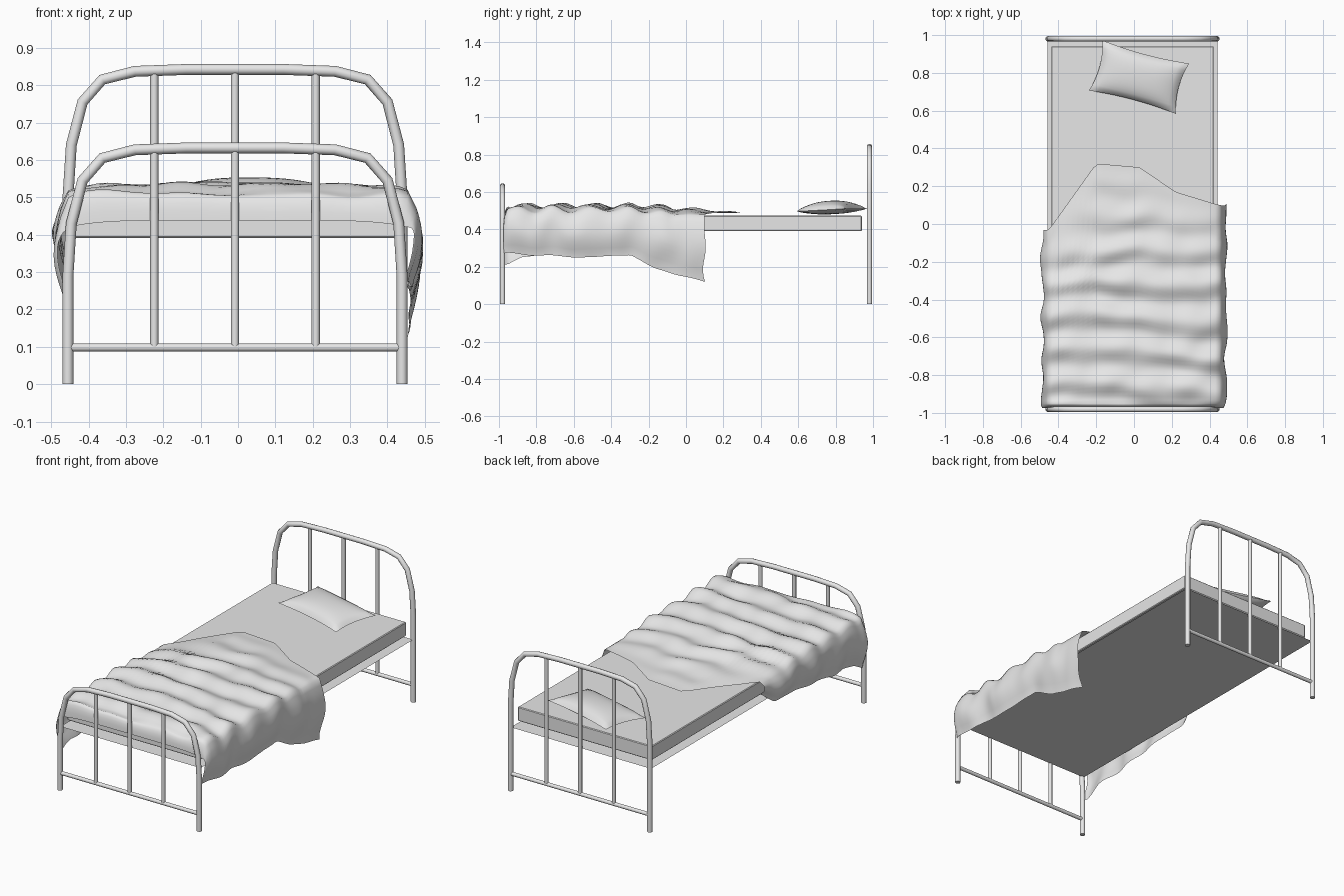
import bpy, bmesh, math
from mathutils import Vector, Matrix, noise

cube = bpy.data.objects.get("Cube")
if cube:
    bpy.data.objects.remove(cube, do_unlink=True)

grey = bpy.data.materials.new("light_grey")
grey.use_nodes = True
grey.diffuse_color = (0.8, 0.8, 0.8, 1)
grey.node_tree.nodes["Principled BSDF"].inputs["Base Color"].default_value = (0.8, 0.8, 0.8, 1)

MID = -0.008  # centre line of the frame


def finish(ob, angle=40):
    bpy.ops.object.select_all(action='DESELECT')
    ob.select_set(True)
    bpy.context.view_layer.objects.active = ob
    if ob.type == 'CURVE':
        bpy.ops.object.convert(target='MESH')
        ob = bpy.context.view_layer.objects.active
    ob.data.materials.clear()
    ob.data.materials.append(grey)
    bpy.ops.object.shade_smooth_by_angle(angle=math.radians(angle))
    return ob


def link(name, data):
    ob = bpy.data.objects.new(name, data)
    bpy.context.collection.objects.link(ob)
    return ob


def tube(name, points, radius):
    cu = bpy.data.curves.new(name, 'CURVE')
    cu.dimensions = '3D'
    cu.bevel_depth = radius
    cu.bevel_resolution = 3
    cu.use_fill_caps = True
    sp = cu.splines.new('POLY')
    sp.points.add(len(points) - 1)
    for p, co in zip(sp.points, points):
        p.co = (*co, 1)
    return finish(link(name, cu), 50)


def shaped_grid(name, nx, ny, shape):
    """Grid over [-1, 1] squared with each vertex placed by a function."""
    bm = bmesh.new()
    bmesh.ops.create_grid(bm, x_segments=nx, y_segments=ny, size=1)
    for v in bm.verts:
        v.co = shape(v.co.x, v.co.y)
    me = bpy.data.meshes.new(name)
    bm.to_mesh(me)
    bm.free()
    return link(name, me)


def interp(points, x):
    if x <= points[0][0]:
        return points[0][1]
    for (x0, y0), (x1, y1) in zip(points, points[1:]):
        if x <= x1:
            return y0 + (y1 - y0) * (x - x0) / (x1 - x0)
    return points[-1][1]


# Tubular end frames: arch, lower rail and three uprights
def end_frame(name, y, top):
    half = [(-0.447, 0.5), (-0.438, 0.64), (-0.408, 0.755), (-0.355, 0.815), (-0.268, 0.837), (-0.13, 0.842)]
    left = [(-0.447, 0)] + [(x, z + top - 0.842) for x, z in half]
    path = left + [(-x, z) for x, z in reversed(left)]
    tube(name + "_arch", [(MID + x, y, z) for x, z in path], 0.0145)
    tube(name + "_rail", [(MID - 0.445, y, 0.098), (MID + 0.445, y, 0.098)], 0.011)
    for i in (-1, 0, 1):
        x = MID + i * 0.216
        tube(f"{name}_upright_{i + 2}", [(x, y, 0.098), (x, y, top - 0.008)], 0.011)


end_frame("headboard", 0.981, 0.842)
end_frame("footboard", -0.981, 0.632)

# Thin bed base
finish(shaped_grid("bed_base", 1, 1, lambda u, v: Vector((MID + u * 0.45, v * 0.975, 0.362))))

# Mattress
bm = bmesh.new()
bmesh.ops.create_cube(bm, size=1)
bmesh.ops.transform(bm, verts=bm.verts,
                    matrix=Matrix.Translation((MID, 0, 0.432)) @ Matrix.Diagonal((0.86, 1.88, 0.082, 1)))
bmesh.ops.bevel(bm, geom=bm.edges[:], offset=0.004, segments=1, affect='EDGES')
me = bpy.data.meshes.new("mattress")
bm.to_mesh(me)
bm.free()
finish(link("mattress", me), 30)


# Pillow: two puffed sheets welded at a pinched seam
def pillow_sheet(sign):
    def shape(u, v):
        puff = ((1 - u ** 4) * (1 - v ** 4)) ** 0.5 * (0.6 + 0.4 * (1 - u * u) * (1 - v * v))
        x = u * 0.238 * (1 - 0.09 * (1 - v * v) * u * u)
        y = v * 0.138 * (1 - 0.10 * (1 - u * u) * v * v)
        return Vector((x, y, sign * puff * (0.05 if sign > 0 else 0.022)))
    return shape


bm = bmesh.new()
for sign in (1, -1):
    sheet = shaped_grid("pillow_sheet", 20, 14, pillow_sheet(sign))
    bm.from_mesh(sheet.data)
    bpy.data.objects.remove(sheet, do_unlink=True)
bmesh.ops.remove_doubles(bm, verts=bm.verts, dist=0.0005)
bmesh.ops.recalc_face_normals(bm, faces=bm.faces)
me = bpy.data.meshes.new("pillow")
bm.to_mesh(me)
bm.free()
pillow = link("pillow", me)
pillow.location = (0.027, 0.778, 0.503)
pillow.rotation_euler = (math.radians(3), 0, math.radians(-15))
finish(pillow, 80)

# Rumpled blanket: head edge, side hems and folds
HEAD_EDGE = [(-0.45, -0.03), (-0.2, 0.32), (0.03, 0.3), (0.22, 0.17), (0.45, 0.1)]
HEM_RIGHT = [(-0.95, 0.21), (-0.88, 0.25), (-0.15, 0.33), (0, 0.42)]
HEM_LEFT = [(-0.95, 0.27), (-0.55, 0.25), (-0.3, 0.26), (-0.15, 0.19), (0.1, 0.12)]
FLAT, FOOT = 0.6, 0.08


def blanket_shape(s, v):
    t = (v + 1) / 2
    side = 1 if s > 0 else -1
    a = max(0, (abs(s) - FLAT) / (1 - FLAT))
    x = max(-1, min(1, s / FLAT)) * 0.452
    drop = max(0, 1 - t / FOOT)
    along = max(0, (t - FOOT) / (1 - FOOT))
    y = -0.95 + (interp(HEAD_EDGE, x) + 0.95) * along
    y -= 0.025 * math.sin(drop * math.pi / 2)
    # folds run across the bed and fade towards the head edge and the foot
    wob = noise.noise(Vector((x * 3, y * 2.5, 1)))
    ridge = math.sin(2 * math.pi * (y * 5.6 + 0.45 * wob + 0.12 * math.sin(5 * x)))
    small = noise.noise(Vector((x * 7, y * 9, 4)))
    fade = min(1, (1 - along) * 3) * (1 - drop)
    z = 0.489 + 0.034 * min(1, (1 - along) * 2.5) + fade * (0.014 * ridge + 0.014 * small)
    z -= 0.018 * min(1, abs(x) / 0.452) ** 6
    z = max(z, 0.481)
    z -= 0.085 * drop ** 1.6 * (1 - min(1, a * 2))
    if a:
        hem = interp(HEM_LEFT if side > 0 else HEM_RIGHT, y)
        z += (hem - z) * a + 0.008 * small * a
        bulge = 0.026 * math.sin(math.pi * min(1, a * 1.05)) + 0.008 * min(1, a * 5)
        wave = noise.noise(Vector((side * 3, y * 8, z * 4)))
        x += side * (bulge + 0.02 * wave * min(1, a * 2) - 0.01 * drop)
        y += 0.012 * a * math.sin(z * 25) * (1 - drop) * along
    return Vector((x, max(y, -0.977), z))


finish(shaped_grid("blanket", 56, 64, blanket_shape), 80)
